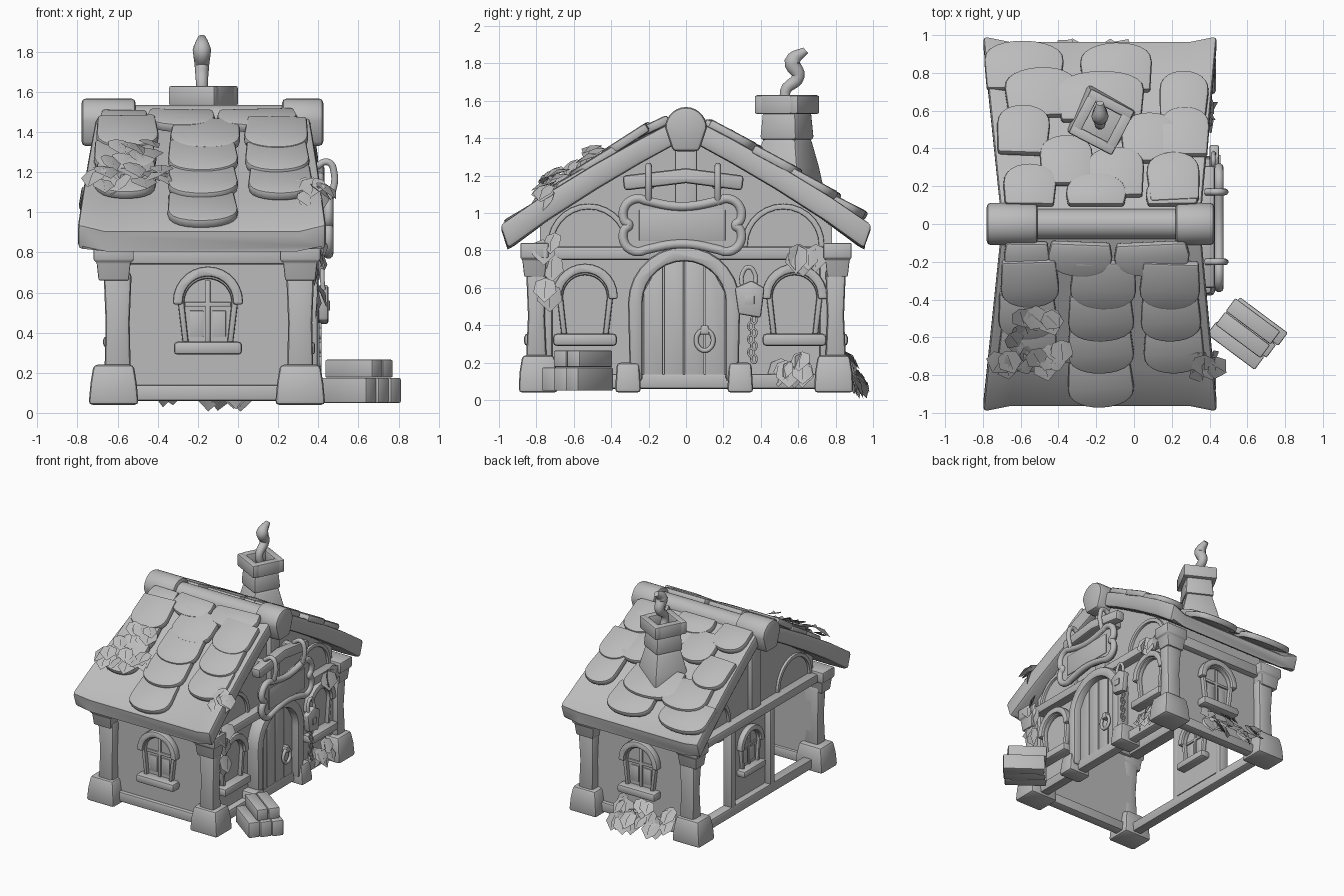
import bpy, bmesh, random
from math import pi, sin, cos, sqrt
from mathutils import Matrix, Vector

if "Cube" in bpy.data.objects:
    bpy.data.objects.remove(bpy.data.objects["Cube"])
random.seed(4)

clay = bpy.data.materials.new("grey_clay")
clay.use_nodes = True
GREY = (0.5, 0.5, 0.5, 1)
clay.diffuse_color = GREY
clay.node_tree.nodes["Principled BSDF"].inputs["Base Color"].default_value = GREY

# Placements: local (across, up, outward) for each side of the house
FRONT, LEFT, BACK, RIGHT = (Matrix.Rotation(a, 4, 'Z') for a in (0, pi / 2, pi, -pi / 2))


def finish(name, mesh):
    mesh.materials.append(clay)
    mesh.shade_smooth()
    mesh.set_sharp_from_angle(angle=0.65)
    ob = bpy.data.objects.new(name, mesh)
    bpy.context.scene.collection.objects.link(ob)


def loft(name, loops, place=FRONT, bevel=0.012):
    """Join matching loops of points into a closed, bevelled solid."""
    bm = bmesh.new()
    rings = [[bm.verts.new(place @ Vector(p)) for p in lp] for lp in loops]
    n = len(rings[0])
    for a, b in zip(rings, rings[1:]):
        for i in range(n):
            j = (i + 1) % n
            bm.faces.new((a[i], a[j], b[j], b[i]))
    bm.faces.new(rings[0][::-1])
    bm.faces.new(rings[-1])
    bmesh.ops.recalc_face_normals(bm, faces=bm.faces)
    if bevel:
        edges = [e for e in bm.edges if e.calc_face_angle(0) > 0.6]
        bmesh.ops.bevel(bm, geom=edges, offset=bevel, segments=2, profile=0.5,
                        affect='EDGES', clamp_overlap=True)
    mesh = bpy.data.meshes.new(name)
    bm.to_mesh(mesh)
    bm.free()
    finish(name, mesh)


def prism(name, pts, d0, d1, place=FRONT, bevel=0.012):
    loft(name, [[(u, -d, v) for u, v in pts] for d in (d0, d1)], place, bevel)


def rect(u0, u1, v0, v1):
    return [(u0, v0), (u1, v0), (u1, v1), (u0, v1)]


def block(name, x, y, levels, place=FRONT, bevel=0.02):
    """Stack of rectangles: each level is (z, half x, half y)."""
    loft(name, [[(x + sx * a, y + sy * b, z) for sx, sy in
                 ((-1, -1), (1, -1), (1, 1), (-1, 1))] for z, a, b in levels], place, bevel)


def arch(r, low, spring, foot, n=14):
    arc = [(-r * cos(pi * i / n), spring + r * sin(pi * i / n)) for i in range(n + 1)]
    return [(-foot, low)] + arc + [(foot, low)]


def tube(name, pts, radius, cyclic=False, scales=None):
    cu = bpy.data.curves.new(name, 'CURVE')
    cu.dimensions = '3D'
    cu.bevel_depth, cu.bevel_resolution, cu.resolution_u = radius, 3, 5
    cu.use_fill_caps = True
    sp = cu.splines.new('BEZIER')
    sp.bezier_points.add(len(pts) - 1)
    for i, (bp, p) in enumerate(zip(sp.bezier_points, pts)):
        bp.co = p
        bp.handle_left_type = bp.handle_right_type = 'AUTO'
        bp.radius = scales[i] if scales else 1
    sp.use_cyclic_u = cyclic
    tmp = bpy.data.objects.new(name + "_path", cu)
    mesh = bpy.data.meshes.new_from_object(tmp)
    bpy.data.objects.remove(tmp)
    mesh.materials.clear()
    finish(name, mesh)


def ring(name, x, y, z, ry, rz, thick):
    """Ring hanging on the door side, facing +x."""
    tube(name, [(x, y + ry * cos(t * pi / 4), z + rz * sin(t * pi / 4)) for t in range(8)], thick, True)


# Walls
gable = [(-.78, .1), (.78, .1), (.78, .96), (0, 1.41), (-.78, .96)]
prism("door_wall", gable, .27, .3, LEFT, 0)
prism("back_gable_wall", [(u, max(v, .78)) for u, v in gable], .57, .6, RIGHT, 0)
for side, pl in (("front", FRONT), ("rear", BACK)):
    s = 1 if side == "front" else -1
    ends = sorted((-.6 * s, .3 * s))
    prism(side + "_wall", rect(*ends, .1, .95), .75, .78, pl, 0)
    prism(side + "_sill_beam", rect(*ends, .06, .14), .73, .81, pl)
    prism(side + "_top_beam", rect(*ends, .74, .83), .73, .83, pl)

# Corner pillars
for cx in (-.62, .31):
    for s in (-1, 1):
        block("pillar_base", cx, s * .79, [(.04, .125, .105), (.15, .115, .1), (.24, .1, .085)])
        block("pillar_shaft", cx + (.02 if cx < 0 else 0), s * .8,
              [(.22, .065, .055), (.45, .06, .045), (.7, .07, .055)])
        block("pillar_capital", cx, s * .81, [(.66, .075, .055), (.75, .085, .065),
                                               (.76, .1, .075), (.84, .1, .075)], bevel=.01)

# Beams of the two gable sides
for side, pl, d in (("door", LEFT, .27), ("back", RIGHT, .57)):
    prism(side + "_cross_beam", rect(-.78, .78, .75, .82), d, d + .1, pl)
    prism(side + "_sill", rect(-.72, .72, .06, .14), d, d + .08, pl)
    prism(side + "_king_post", rect(-.06, .06, .82, 1.42), d, d + .07, pl)
    for u in (-.52, .52):
        prism(side + "_gable_arc", [(p[0] + u, p[1]) for p in
                                    arch(.22, .82, .83, .22) + arch(.19, .82, .83, .19)[::-1]],
              d, d + .05, pl, .006)
for u in (-.74, .74):
    prism("door_side_post", rect(u - .025, u + .025, .12, .78), .28, .33, LEFT)
prism("back_panel", rect(-.3, .18, .14, .76), .57, .6, RIGHT, 0)
for u in (-.31, .19):
    prism("back_post", rect(u - .03, u + .03, .12, .78), .57, .65, RIGHT)


# Windows
def window(u, d, place, dz=0, size=1, bars=True):
    pl = place @ Matrix.Translation((u, -d, dz)) @ Matrix.Scale(size, 4)
    prism("window_hood", arch(.175, .54, .555, .175) + arch(.125, .54, .555, .125)[::-1], 0, .06, pl)
    prism("window_frame", arch(.15, .34, .55, .125) + arch(.118, .34, .55, .095)[::-1], 0, .04, pl)
    prism("window_pane", arch(.12, .34, .55, .1), 0, .008, pl, 0)
    if bars:
        prism("window_bar_upright", rect(-.012, .012, .34, .66), 0, .02, pl, .004)
        prism("window_bar_across", rect(-.115, .115, .53, .552), 0, .02, pl, .004)
        for s in (-1, 1):
            prism("window_casement", rect(*sorted((s * .022, s * .09)), .38, .51), 0, .015, pl, .004)
    prism("window_sill", rect(-.17, .17, .29, .355), -.01, .085, pl, .018)


window(-.15, .78, FRONT)
window(.15, .78, BACK)
window(-.54, .3, LEFT, bars=False)
window(.58, .3, LEFT, bars=False)
window(-.06, .6, RIGHT, .08, .85)
window(.06, -.57, LEFT, .04, .9)

# Door
door = LEFT @ Matrix.Translation((-.01, 0, 0))
for i in range(4):
    a, b = -.22 + .11 * i + .003, -.22 + .11 * (i + 1) - .003
    top = [(t, .52 + sqrt(max(.0, .225 ** 2 - t * t))) for t in (b, (a + b) / 2, a)]
    prism("door_plank", [(a, .07), (b, .07)] + top, .29, .345, door, .006)
prism("door_frame", arch(.3, .1, .52, .29) + arch(.222, .1, .52, .222)[::-1], .28, .4, door, .02)
for s in (-1, 1):
    block("door_frame_foot", .33, -.01 + s * .3, [(.04, .1, .07), (.2, .08, .06)])
ring("door_knocker", .37, .1, .32, .045, .055, .013)
block("knocker_mount", .36, .1, [(.35, .025, .025), (.4, .025, .02)], bevel=.008)

# Padlock and its chain
prism("padlock", [(.26, .6), (.28, .46), (.4, .44), (.42, .6), (.35, .64)], .4, .45, LEFT)
prism("padlock_plate", rect(.315, .365, .51, .56), .45, .458, LEFT, .003)
tube("padlock_shackle", [(.425, .3, .61), (.42, .3, .67), (.42, .335, .71), (.42, .37, .67), (.425, .37, .61)], .012)
for i in range(7):
    ring("chain_link", .41, .355 + .008 * (-1) ** i, .43 - .035 * i, .014, .022, .006)

# Hanging sign with four rounded lobes
outline = []
for q in range(4):
    cu, cv = (.235, -.235, -.235, .235)[q], (.06, .06, -.06, -.06)[q]
    for k in range(7):
        t = q * pi / 2 - .5 + k * (pi / 2 + 1) / 6
        outline.append((cu + .082 * cos(t), cv + .082 * sin(t)))
    outline.append(((0, .1), (-.285, 0), (0, -.1), (.285, 0))[q])
sign = LEFT @ Matrix.Translation((-.02, 0, .935))
prism("sign_board", outline, .41, .45, sign, 0)
prism("sign_panel", rect(-.23, .23, -.085, .085), .45, .457, sign, .004)
tube("sign_rim", [sign @ Vector((u, -.45, v)) for u, v in outline], .025, True)
prism("sign_hanger_bar", [(-.33, 1.12), (0, 1.16), (.3, 1.12), (.31, 1.2), (0, 1.24), (-.34, 1.2)], .35, .43, LEFT, .018)
for y in (-.2, .17):
    tube("sign_hook", [(.45, y, 1.05), (.47, y, 1.1), (.48, y, 1.19), (.45, y, 1.25), (.38, y, 1.22)], .018)
    block("bar_bracket", .33, y, [(1.13, .06, .03), (1.21, .06, .03)], bevel=.01)

# Roof: one thick bent slab, sagging between its gable edges
PROFILE = [(0, 1.53), (.25, 1.4), (.5, 1.26), (.78, 1.09), (1, .94)]


def roof_z(y):
    y = min(abs(y), 1)
    for (a, za), (b, zb) in zip(PROFILE, PROFILE[1:]):
        if y <= b:
            return za + (zb - za) * (y - a) / (b - a)


roof = []
for y in [-p[0] for p in PROFILE[:0:-1]] + [p[0] for p in PROFILE]:
    left, right = -.7 - .1 * abs(y), .35 + .09 * abs(y)
    sag, pull = .025 + .01 * abs(y), .975
    top = [(left, y, roof_z(y)), (left + .14, y * pull, roof_z(y) - sag),
           (right - .14, y * pull, roof_z(y) - sag), (right, y, roof_z(y))]
    roof.append(top + [(px, py * .955, pz - thick) for (px, py, pz), thick in
                       zip(top[::-1], (.135, .09, .09, .135))])
loft("roof_slab", roof, FRONT, .025)

# Ridge beam with keystone ends
prism("ridge_beam", arch(.08, 1.38, 1.455, .08), -.7, .38, LEFT, 0)
for x0, x1 in ((-.78, -.51), (.22, .425)):
    prism("ridge_keystone", arch(.112, 1.33, 1.455, .07), x0, x1, LEFT, .022)


# Roof tiles
def tile(x, y, w):
    front, near_ridge = y < 0, abs(y) < .3
    lift = .04 - .08 * abs(y) if front else .005
    pitch = .42 if near_ridge else .55 if front else .47
    place = (Matrix.Translation((x, y, roof_z(y) + lift)) @ (FRONT if front else BACK)
             @ Matrix.Rotation(pitch + random.uniform(-.03, .03) - pi / 2, 4, 'X')
             @ Matrix.Rotation(random.uniform(-.06, .06), 4, 'Y'))
    pts = [(-w * cos(pi * i / 12), .12 - .12 * sin(pi * i / 12) ** .8) for i in range(13)]
    end = min(.29, max(.14, (abs(y) - .1) * 1.14))
    prism("roof_tile", [(-w * .92, end)] + pts + [(w * .92, end)], -.015, .035, place, .015)


for y in (-.96, -.78, -.61, -.44):
    tile(-.17, y, .175)
    if y > -.9:
        tile(.19 - (y + .5) * .08, y, .16)
        tile(-.55 + (y + .5) * .06, y + .01, .155)
for x, y, w in ((-.57, -.27, .12), (-.29, -.27, .17), (.1, -.27, .2),
                (-.58, .96, .21), (-.1, .95, .19), (-.5, .82, .19), (.27, .8, .13), (-.18, .8, .23),
                (.27, .61, .13), (-.58, .62, .14), (.08, .58, .15), (-.36, .46, .14), (-.1, .4, .15),
                (.2, .37, .14), (-.55, .31, .14), (-.2, .26, .16), (.2, .25, .14)):
    tile(x, y, w)

# Chimney and smoke
stack = Matrix.Translation((-.172, .54, 0)) @ Matrix.Rotation(-.48, 4, 'Z')
block("chimney_base", 0, 0, [(1.12, .16, .15), (1.25, .135, .13), (1.4, .1, .1)], stack)
block("chimney_stack", 0, 0, [(1.39, .112, .112), (1.55, .1, .1)], stack)
for s in (-1, 1):
    block("chimney_cap_long", 0, s * .105, [(1.53, .13, .027), (1.63, .13, .027)], stack, .012)
    block("chimney_cap_short", s * .103, 0, [(1.53, .027, .09), (1.63, .027, .09)], stack, .005)
tube("smoke", [(-.18, .57, 1.52), (-.18, .53, 1.65), (-.18, .6, 1.73), (-.18, .57, 1.81), (-.18, .64, 1.87)],
     .04, False, [.7, .75, .9, 1.15, .5])


# Leaf clusters
def leaves(name, spots, heading, pitch, spread=.7):
    bm = bmesh.new()
    for p in spots:
        size = random.uniform(.12, .155)
        m = (Matrix.Translation(p) @ Matrix.Rotation(heading + random.uniform(-spread, spread), 4, 'Z')
             @ Matrix.Rotation(pitch + random.uniform(-.3, .3), 4, 'X') @ Matrix.Scale(size, 4))
        root, mid, tip = (bm.verts.new(m @ Vector(c)) for c in ((0, 0, 0), (0, -.5, .12), (0, -1, -.1)))
        for s in (-1, 1):
            a, b = (bm.verts.new(m @ Vector((s * u, v, 0))) for u, v in ((.36, -.15), (.44, -.6)))
            f = [root, a, b, tip, mid]
            bm.faces.new(f if s > 0 else f[::-1])
    mesh = bpy.data.meshes.new(name)
    bm.to_mesh(mesh)
    bm.free()
    finish(name, mesh)


def scatter(n, lo, hi):
    return [Vector([random.uniform(a, b) for a, b in zip(lo, hi)]) for _ in range(n)]


patch = scatter(22, (-.7, -.74, .03), (-.38, -.44, .09))
corner = scatter(8, (.33, -.78, 0), (.4, -.67, .04))
for p in patch + corner:
    p.z += roof_z(p.y)
leaves("roof_ivy", patch, 0, .5, 1)
leaves("corner_ivy", corner, .5, .8, .9)
leaves("hanging_ivy", scatter(6, (.36, -.8, .62), (.4, -.7, 1.06)), pi / 2, 1.3)
leaves("beam_ivy", scatter(6, (.37, .58, .8), (.39, .7, .84)), pi / 2, 1.2)
leaves("door_wall_ivy", scatter(8, (.33, .46, .18), (.36, .72, .26)), pi / 2, 1.1)
rear = scatter(26, (-.52, 0, 0), (.05, 1, 0))
for p in rear:
    p.y, p.z = .82 + .07 * p.y, .28 - .15 * p.y
leaves("rear_wall_ivy", rear, pi, .95)

# Loose bricks
pile = Matrix.Translation((.6, -.58, 0)) @ Matrix.Rotation(-.64, 4, 'Z')
for i in (-1, 0, 1):
    block("lower_brick", .012 * i, i * .088, [(.05, .158, .043), (.175, .158, .043)], pile, .008)
for v in (-.02, .07):
    block("upper_brick", -.015, v, [(.176, .148, .043), (.265, .148, .043)], pile, .008)
